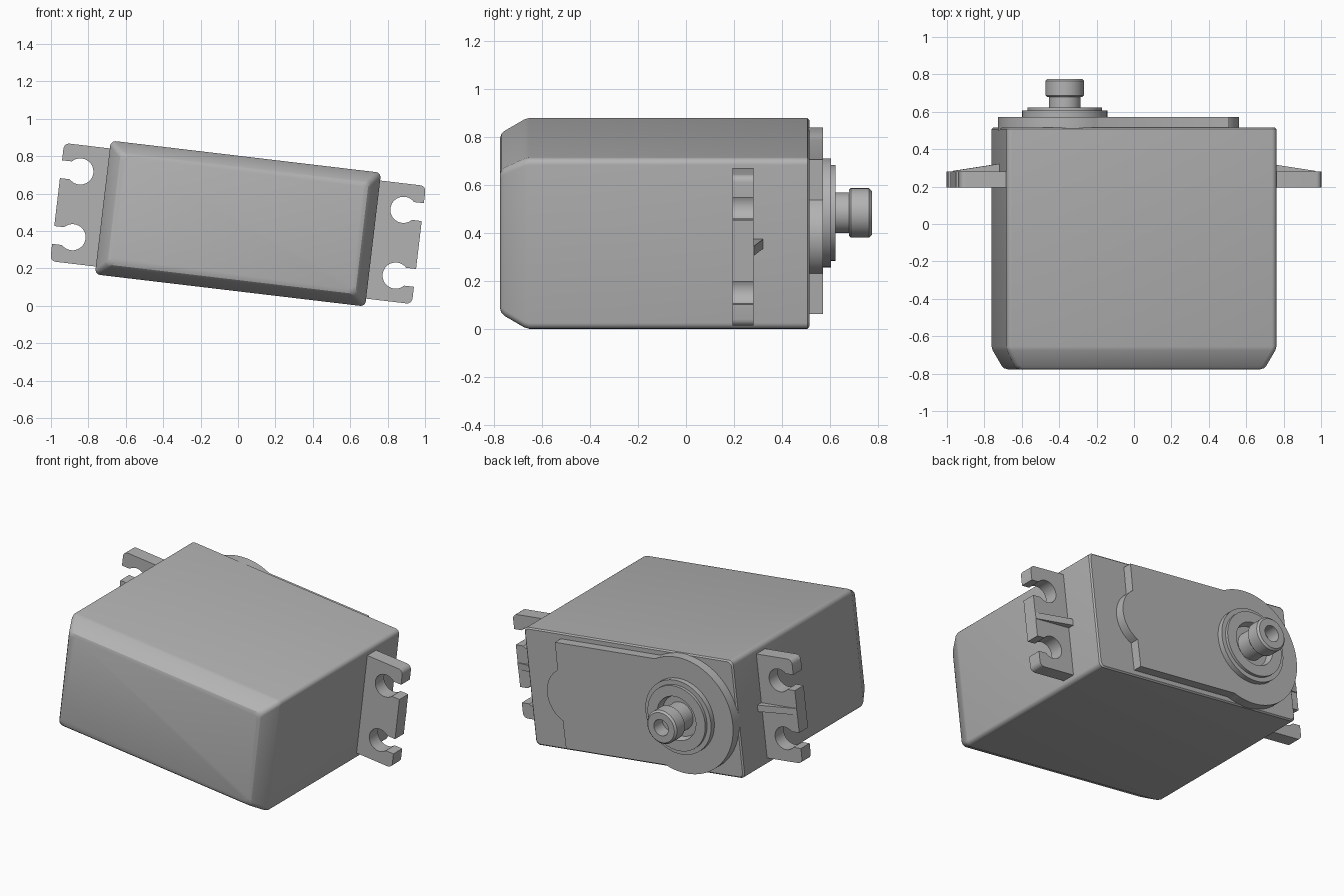
import bpy, bmesh
from math import sin, cos, pi, asin, radians

cube = bpy.data.objects.get("Cube")
if cube:
    bpy.data.objects.remove(cube)

grey = bpy.data.materials.new("plain grey")
grey.use_nodes = True
COLOUR = (0.45, 0.45, 0.45, 1)
grey.diffuse_color = COLOUR
grey.node_tree.nodes["Principled BSDF"].inputs["Base Color"].default_value = COLOUR

TILT = radians(6.77)
CENTRE_Z = 0.44
SHAFT_U = -0.373


def loft(name, rings):
    """Skin a list of equal-length point rings and cap both ends."""
    bm = bmesh.new()
    rows = [[bm.verts.new(p) for p in ring] for ring in rings]
    n = len(rows[0])
    for a, b in zip(rows, rows[1:]):
        for i in range(n):
            j = (i + 1) % n
            bm.faces.new((a[i], a[j], b[j], b[i]))
    bm.faces.new(rows[0])
    bm.faces.new(rows[-1])
    bmesh.ops.recalc_face_normals(bm, faces=bm.faces)
    mesh = bpy.data.meshes.new(name)
    bm.to_mesh(mesh)
    bm.free()
    mesh.materials.append(grey)
    obj = bpy.data.objects.new(name, mesh)
    bpy.context.collection.objects.link(obj)
    obj.rotation_euler = (0, TILT, 0)
    obj.location = (0, 0, CENTRE_Z)
    bpy.ops.object.select_all(action='DESELECT')
    obj.select_set(True)
    bpy.context.view_layer.objects.active = obj
    bpy.ops.object.shade_smooth_by_angle(angle=radians(28))
    return obj


def at_depth(outline, y):
    return [(u, y, v) for u, v in outline]


def prism(name, outline, y0, y1):
    return loft(name, [at_depth(outline, y0), at_depth(outline, y1)])


def arc(cu, cv, r, a0, a1, steps):
    return [(cu + r * cos(a0 + (a1 - a0) * i / steps),
             cv + r * sin(a0 + (a1 - a0) * i / steps)) for i in range(steps + 1)]


def rounded_rect(w, h, r):
    pts = []
    for k, (su, sv) in enumerate([(1, 1), (-1, 1), (-1, -1), (1, -1)]):
        pts += arc(su * (w / 2 - r), sv * (h / 2 - r), r, k * pi / 2, (k + 1) * pi / 2, 6)
    return pts


def turned(name, profile):
    """Round part around the shaft axis from (radius, depth) pairs."""
    return loft(name, [at_depth(arc(SHAFT_U, 0, r, 0, 2 * pi, 48)[:-1], y) for r, y in profile])


# Case with chamfered front and softened edges
sections = [(0.515, 0.008), (0.507, 0), (-0.655, 0), (-0.675, 0.005),
            (-0.757, 0.048), (-0.771, 0.060), (-0.777, 0.078)]
loft("case", [at_depth(rounded_rect(1.455 - 2 * d, 0.72 - 2 * d, 0.028), y)
              for y, d in sections])

# Raised cover: disc around the shaft, strip and rounded bulge at its end
DISC, HALF, END = 0.357, 0.325, 0.472
a = asin(HALF / DISC)
b = asin(0.155 / 0.178)
cover = arc(SHAFT_U, 0, DISC, a, 2 * pi - a, 56)
cover += [(END, -HALF)] + arc(0.387, 0, 0.178, -b, b, 20) + [(END, HALF)]
prism("gear_cover", cover, 0.50, 0.573)

# Stepped bearing collar with a recess, and the output shaft with a bored head
turned("bearing_collar", [(0.228, 0.56), (0.228, 0.606), (0.2, 0.606), (0.2, 0.624),
                          (0.135, 0.624), (0.125, 0.58)])
turned("output_shaft", [(0.085, 0.575), (0.085, 0.68), (0.095, 0.68), (0.103, 0.688),
                        (0.103, 0.765), (0.092, 0.776), (0.05, 0.776), (0.05, 0.69)])

# Mounting tabs with two open screw slots each, and a tapering rib
ROOT, TIP, TAB_H, HOLE_U, HOLE_V = 0.7, 0.974, 0.318, 0.87, 0.177
HOLE_R, SLOT, ROUND = 0.07, 0.048, 0.03
s = asin(SLOT / HOLE_R)
tab = [(ROOT, -TAB_H)]
tab += arc(TIP - ROUND, -TAB_H + ROUND, ROUND, -pi / 2, 0, 5)
for v in (-HOLE_V, HOLE_V):
    tab.append((TIP, v - SLOT))
    tab += arc(HOLE_U, v, HOLE_R, -s, s - 2 * pi, 28)
    tab.append((TIP, v + SLOT))
tab += arc(TIP - ROUND, TAB_H - ROUND, ROUND, 0, pi / 2, 5)
tab.append((ROOT, TAB_H))
rib = [(ROOT, 0.27), (TIP, 0.27), (TIP, 0.284), (ROOT, 0.326)]
for side, sign in (("left", 1), ("right", -1)):
    prism(side + "_mounting_tab", [(sign * u, v) for u, v in tab], 0.195, 0.282)
    loft(side + "_tab_rib", [[(sign * u, y, v) for u, y in rib] for v in (-0.02, 0.02)])
